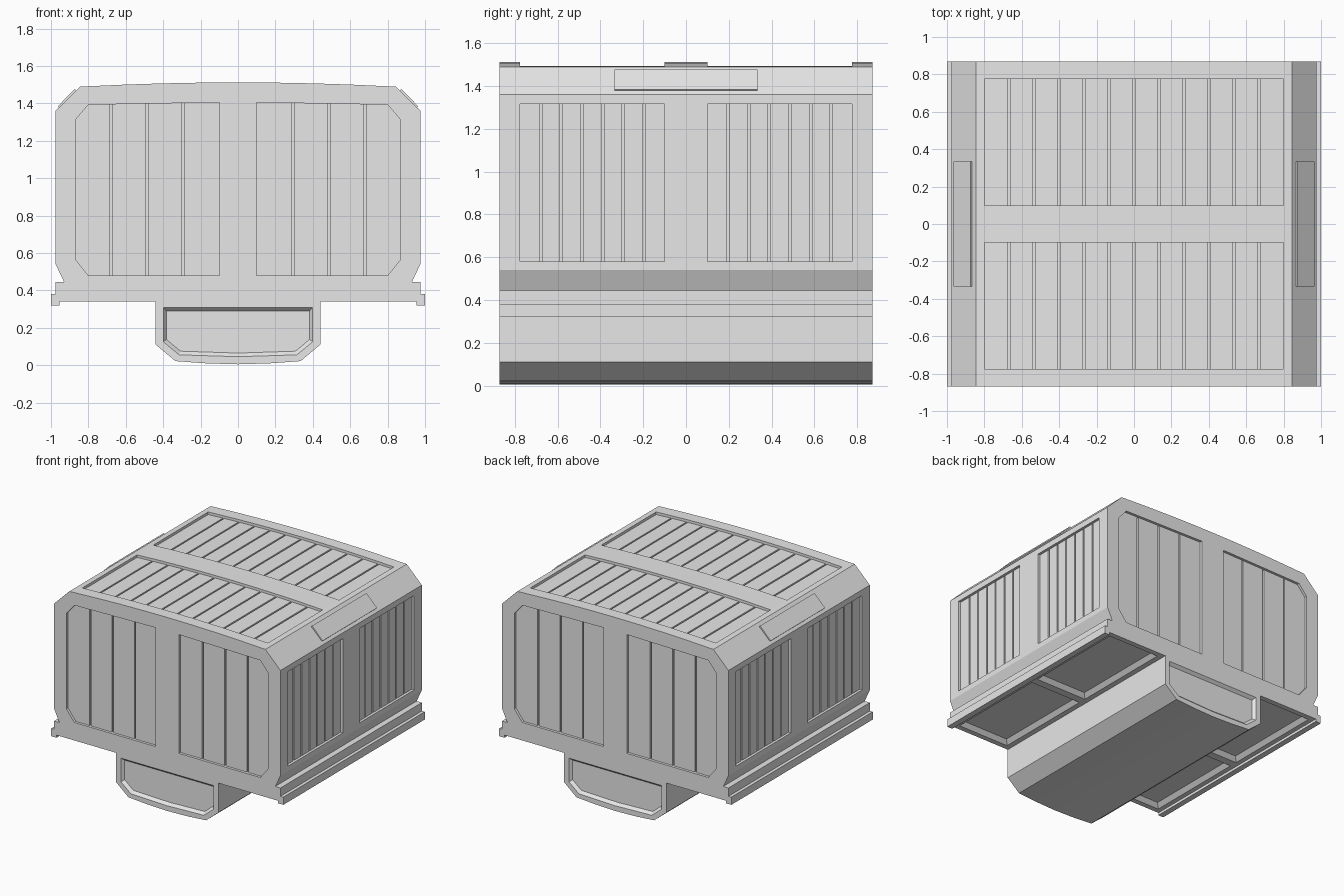
import bpy, bmesh

if "Cube" in bpy.data.objects:
    bpy.data.objects.remove(bpy.data.objects["Cube"])

grey = bpy.data.materials.new("light_grey")
grey.diffuse_color = (0.8, 0.8, 0.8, 1)
grey.use_nodes = True
grey.node_tree.nodes["Principled BSDF"].inputs["Base Color"].default_value = grey.diffuse_color

YL = 0.87          # half length of the body
FLOOR, TOP = 0.034, 0.02   # depth of panel floor and of slat faces


def roof(x):
    return 1.512 - 0.023 * (x / 0.845) ** 2


# maps from (u, v, depth) to space for each prism direction
AXES = {
    "y": lambda u, v, d: (u, d, v),
    "x": lambda u, v, d: (d, u, v),
    "z": lambda u, v, d: (u, v, d),
}


def loft(bm, axis, p0, d0, d1, p1=None):
    """Closed solid between outline p0 at depth d0 and p1 at depth d1."""
    f = AXES[axis]
    part = bmesh.new()
    a = [part.verts.new(f(u, v, d0)) for u, v in p0]
    b = [part.verts.new(f(u, v, d1)) for u, v in (p1 or p0)]
    n = len(a)
    part.faces.new(a)
    part.faces.new(b)
    for i in range(n):
        j = (i + 1) % n
        part.faces.new((a[i], a[j], b[j], b[i]))
    bmesh.ops.recalc_face_normals(part, faces=part.faces)
    me = bpy.data.meshes.new("tmp")
    part.to_mesh(me)
    part.free()
    bm.from_mesh(me)
    bpy.data.meshes.remove(me)


def make(name, bm):
    me = bpy.data.meshes.new(name)
    bm.to_mesh(me)
    bm.free()
    ob = bpy.data.objects.new(name, me)
    bpy.context.collection.objects.link(ob)
    me.materials.append(grey)
    return ob


def rect(u0, u1, v0, v1):
    return [(u0, v0), (u1, v0), (u1, v1), (u0, v1)]


def mirror_profile(half):
    """Right half listed from bottom centre to top centre -> full loop."""
    return half + [(-x, z) for x, z in reversed(half) if x > 1e-6]


def spans(a, b, n, gap=0.012):
    w = (b - a) / n
    return [(a + i * w + (gap / 2 if i else 0),
             a + (i + 1) * w - (gap / 2 if i < n - 1 else 0)) for i in range(n)]


# end panel outline, clipped at its outer corners
def end_low(x):
    return 0.48 + max(0, x - 0.80) * 1.25


def end_high(x):
    return 1.407 - 0.018 * x - max(0, x - 0.80) * 1.15


def end_outline(x0, x1, s):
    xs = [x0] + ([0.80] if x0 < 0.80 < x1 else []) + [x1]
    return ([(s * x, end_low(x)) for x in xs]
            + [(s * x, end_high(x)) for x in reversed(xs)])


# main hull: body, side rails, keel
half = [(0, 0.005), (0.17, 0.01), (0.335, 0.022), (0.44, 0.11), (0.44, 0.34), (0.955, 0.34),
        (0.955, 0.32), (1.0, 0.32), (1.0, 0.38), (0.975, 0.38), (0.975, 0.445),
        (0.93, 0.445), (0.975, 0.54), (0.975, 1.36), (0.845, roof(0.845))]
half += [(x, roof(x)) for x in (0.8, 0.6, 0.4, 0.2, 0)]
bm = bmesh.new()
loft(bm, "y", mirror_profile(half), -YL, YL)
hull = make("cargo_body", bm)

# cutters for all recessed panels
cut = bmesh.new()
key_out = mirror_profile([(0, 0.045), (0.315, 0.055), (0.40, 0.125), (0.40, 0.31), (0, 0.31)])
key_in = mirror_profile([(0, 0.065), (0.308, 0.075), (0.383, 0.138), (0.383, 0.29), (0, 0.29)])
roof_xs = [-0.8 + 0.2 * i for i in range(9)]
for s in (-1, 1):
    # bevelled keel ends
    loft(cut, "y", key_out, s * (YL + 0.0005), s * (YL - 0.022), key_in)
    # roof recesses
    loft(cut, "y", [(x, roof(x) - FLOOR) for x in roof_xs] + [(0.8, 1.6), (-0.8, 1.6)],
         s * 0.10, s * 0.775)
    for t in (-1, 1):
        # end recesses
        loft(cut, "y", end_outline(0.10, 0.87, t), s * (YL - FLOOR), s * (YL + 0.05))
        # side recesses
        y0, y1 = sorted((t * 0.10, t * 0.775))
        loft(cut, "x", rect(y0, y1, 0.58, 1.315), s * (0.975 - FLOOR), s * 1.05)
        # bevelled underside recesses
        loft(cut, "z", rect(s * 0.48, s * 0.92, t * 0.03, t * 0.83), 0.3395, 0.37,
             rect(s * 0.51, s * 0.89, t * 0.06, t * 0.80))
cutter = make("recess_cutter", cut)
cutter.hide_render = True

mod = hull.modifiers.new("recesses", "BOOLEAN")
mod.operation = "DIFFERENCE"
mod.solver = "EXACT"
mod.object = cutter
dg = bpy.context.evaluated_depsgraph_get()
hull.data = bpy.data.meshes.new_from_object(hull.evaluated_get(dg))
hull.modifiers.clear()
bpy.data.objects.remove(cutter)

# slats lining the recesses
SINK = FLOOR + 0.004
ends, sides, tops = bmesh.new(), bmesh.new(), bmesh.new()
for s in (-1, 1):
    for t in (-1, 1):
        for a, b in spans(0.10, 0.87, 4):
            loft(ends, "y", end_outline(a, b, t), s * (YL - SINK), s * (YL - TOP))
        for a, b in spans(0.10, 0.775, 7):
            loft(sides, "x", rect(t * a, t * b, 0.58, 1.315),
                 s * (0.975 - SINK), s * (0.975 - TOP))
    for a, b in spans(-0.8, 0.8, 12):
        loft(tops, "y", [(a, roof(a) - SINK), (b, roof(b) - SINK),
                         (b, roof(b) - TOP), (a, roof(a) - TOP)], s * 0.10, s * 0.775)
make("end_slats", ends)
make("side_slats", sides)
make("roof_slats", tops)

# raised plates on the sloped roof edges
plates = bmesh.new()
for s in (-1, 1):
    loft(plates, "y", [(s * 0.950, 1.370), (s * 0.964, 1.384),
                       (s * 0.873, 1.476), (s * 0.855, 1.460)], -0.335, 0.335)
make("shoulder_plates", plates)
